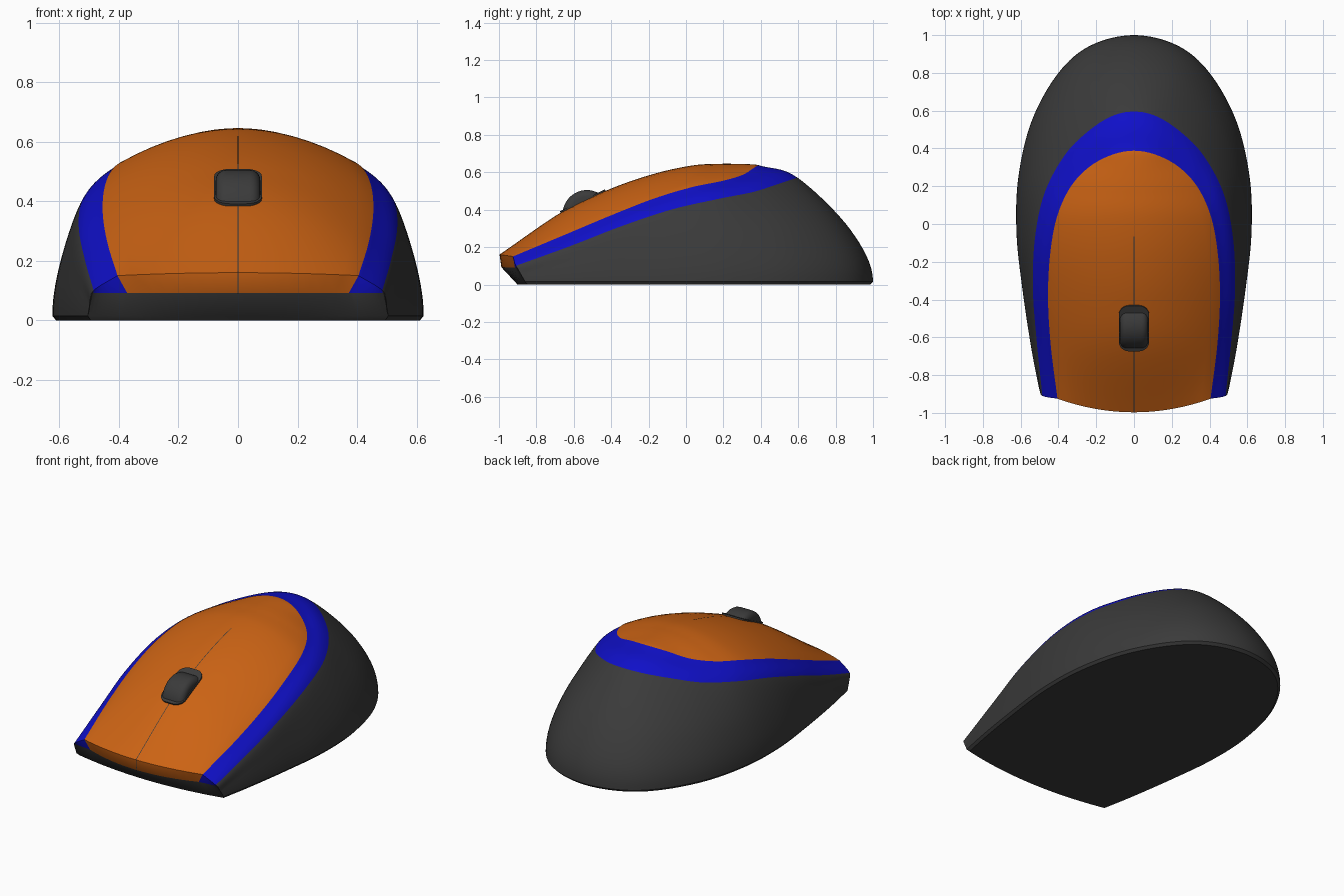
import bpy, bmesh, math
from mathutils import Vector as V

if "Cube" in bpy.data.objects:
    bpy.data.objects.remove(bpy.data.objects["Cube"])


def material(name, rgb):
    m = bpy.data.materials.new(name)
    m.diffuse_color = (*rgb, 1)
    m.use_nodes = True
    m.node_tree.nodes["Principled BSDF"].inputs["Base Color"].default_value = m.diffuse_color
    return m


dark = material("dark grey", (0.043, 0.043, 0.043))
blue = material("blue", (0.005, 0.005, 0.58))
orange = material("orange", (0.60, 0.125, 0.007))


def hermite(p0, p1, p2, p3, u):
    """Catmull-Rom segment from p1 to p2."""
    return 0.5 * (2 * p1 + (p2 - p0) * u + (2 * p0 - 5 * p1 + 4 * p2 - p3) * u * u
                  + (3 * p1 - p0 - 3 * p2 + p3) * u ** 3)


def mirrored(p):
    return V((-p.x, p.y, p.z))


STEPS, SUB = 8, 8


def guide(points):
    """Smooth guide curve from the front corner round to the middle of the back."""
    p = [V(q) for q in points]
    p = [2 * p[0] - p[1]] + p + [mirrored(p[-2])]
    out = [hermite(*p[i:i + 4], k / STEPS) for i in range(len(p) - 3) for k in range(STEPS)]
    return out + [p[-2]]


# Guide curves: foot outline, outer and inner edge of the blue band, centre ridge
Z0 = 0.015
foot = guide([(x, y, Z0) for x, y in [
    (.505, -.86), (.545, -.65), (.59, -.35), (.622, -.05), (.612, .25),
    (.54, .55), (.40, .80), (.23, .945), (0, 1)]])
outer = guide([(.485, -.91, .10), (.515, -.62, .205), (.535, -.35, .31), (.525, -.08, .40),
               (.475, .16, .455), (.37, .36, .495), (.25, .485, .535), (.12, .57, .563), (0, .595, .572)])
inner = guide([(.405, -.925, .15), (.44, -.65, .265), (.455, -.4, .37), (.445, -.17, .46),
               (.41, .03, .52), (.34, .19, .553), (.24, .30, .585), (.12, .365, .625), (0, .388, .638)])
ridge = guide([(0, -.997, .16), (0, -.66, .39), (0, -.4, .513), (0, -.17, .592), (0, .03, .636),
               (0, .17, .645), (0, .28, .645), (0, .36, .642), (0, .388, .638)])


def half_section(f, o, i, r):
    """Points from the foot up over the band to the centre ridge."""
    side = V((o.x + .7 * (f.x - o.x), o.y + .7 * (f.y - o.y), (f.z + o.z) / 2))
    p = [V((side.x, side.y, 2 * f.z - side.z)), f, side, o, i, 2 * i - o]
    pts = [hermite(*p[a:a + 4], k / SUB) for a in range(3) for k in range(SUB)]
    for k in range(SUB + 1):
        s = k / SUB
        q = 1 - (1 - s) ** 2
        pts.append(V((i.x * (1 - s), i.y + (r.y - i.y) * q, i.z + (r.z - i.z) * q)))
    return pts


def full(half):
    return half + [mirrored(p) for p in reversed(half[:-1])]


halves = [half_section(*c) for c in zip(foot, outer, inner, ridge)]

# Front lip and the dark sloped front below it
lip, front_foot = [], []
for j, p in enumerate(halves[0]):
    if j < 2 * SUB:
        lip.append(p.copy())
        front_foot.append(halves[0][0].copy())
    else:
        s = min(1, (j - 2 * SUB) / SUB)
        q = V((p.x * (1 - .08 * s), p.y + .01, .092))
        lip.append(q)
        x = q.x * .505 / .485
        front_foot.append(V((x, -.86 - .055 * (1 - (x / .505) ** 2), Z0)))

rows = [full(r) for r in [front_foot, lip] + halves]
n = len(rows[0])

# Body shell
bm = bmesh.new()
grid = [[bm.verts.new(p) for p in r] for r in rows]
for i in range(len(grid) - 1):
    for j in range(n - 1):
        f = bm.faces.new((grid[i][j], grid[i][j + 1], grid[i + 1][j + 1], grid[i + 1][j]))
        band = min(j, n - 2 - j) // SUB
        f.material_index = 0 if i == 0 or band < 2 else min(band - 1, 2)
bmesh.ops.remove_doubles(bm, verts=bm.verts, dist=0.0004)
bmesh.ops.dissolve_degenerate(bm, edges=bm.edges, dist=0.0002)

# Bottom rim and flat base
rim = [e for e in bm.edges if e.is_boundary and all(v.co.z < Z0 + .003 for v in e.verts)]
new = bmesh.ops.extrude_edge_only(bm, edges=rim)["geom"]
for v in (g for g in new if isinstance(g, bmesh.types.BMVert)):
    v.co = V((v.co.x * .98, v.co.y * .985, 0))
bmesh.ops.holes_fill(bm, edges=[e for e in bm.edges if e.is_boundary], sides=0)
for f in bm.faces:
    if all(v.co.z < Z0 + .003 for v in f.verts):
        f.material_index = 0
bmesh.ops.recalc_face_normals(bm, faces=bm.faces)


def finish(bm, name, mats):
    me = bpy.data.meshes.new(name)
    bm.to_mesh(me)
    bm.free()
    ob = bpy.data.objects.new(name, me)
    bpy.context.collection.objects.link(ob)
    for m in mats:
        me.materials.append(m)
    bpy.ops.object.select_all(action='DESELECT')
    ob.select_set(True)
    bpy.context.view_layer.objects.active = ob
    bpy.ops.object.shade_smooth_by_angle(angle=math.radians(35))
    return ob


finish(bm, "body_shell", [dark, blue, orange])

# Thin seam between the two buttons
bm = bmesh.new()
path = [V((0, -.9915, .09))] + [p + V((0, -.001, .0015)) for p in ridge if p.y < -.06]
pairs = [[bm.verts.new(p + V((s * .002, 0, 0))) for s in (-1, 1)] for p in path]
for a, b in zip(pairs, pairs[1:]):
    bm.faces.new((a[0], a[1], b[1], b[0]))
finish(bm, "button_seam", [dark])


def rounded(bm, edges, width, segments=5):
    bmesh.ops.bevel(bm, geom=edges, offset=width, segments=segments, profile=.5, affect='EDGES')


# Scroll wheel
bm = bmesh.new()
bmesh.ops.create_cone(bm, cap_ends=True, segments=48, radius1=.13, radius2=.13, depth=.15)
rounded(bm, [e for e in bm.edges if abs(e.verts[0].co.z - e.verts[1].co.z) < .01], .035)
wheel = finish(bm, "scroll_wheel", [dark])
wheel.rotation_euler = (0, math.pi / 2, 0)
wheel.location = (0, -.53, .375)

# Wheel slot, a thin rounded plate lying on the sloped top
bm = bmesh.new()
bmesh.ops.create_cube(bm, size=1)
for v in bm.verts:
    v.co = V((v.co.x * .16, v.co.y * .268, v.co.z * .009))
rounded(bm, [e for e in bm.edges if abs(e.verts[0].co.z - e.verts[1].co.z) > .005], .055, 6)
slot = finish(bm, "wheel_slot", [dark])
slot.rotation_euler = (math.radians(26), 0, 0)
slot.location = (0, -.552, .446)
